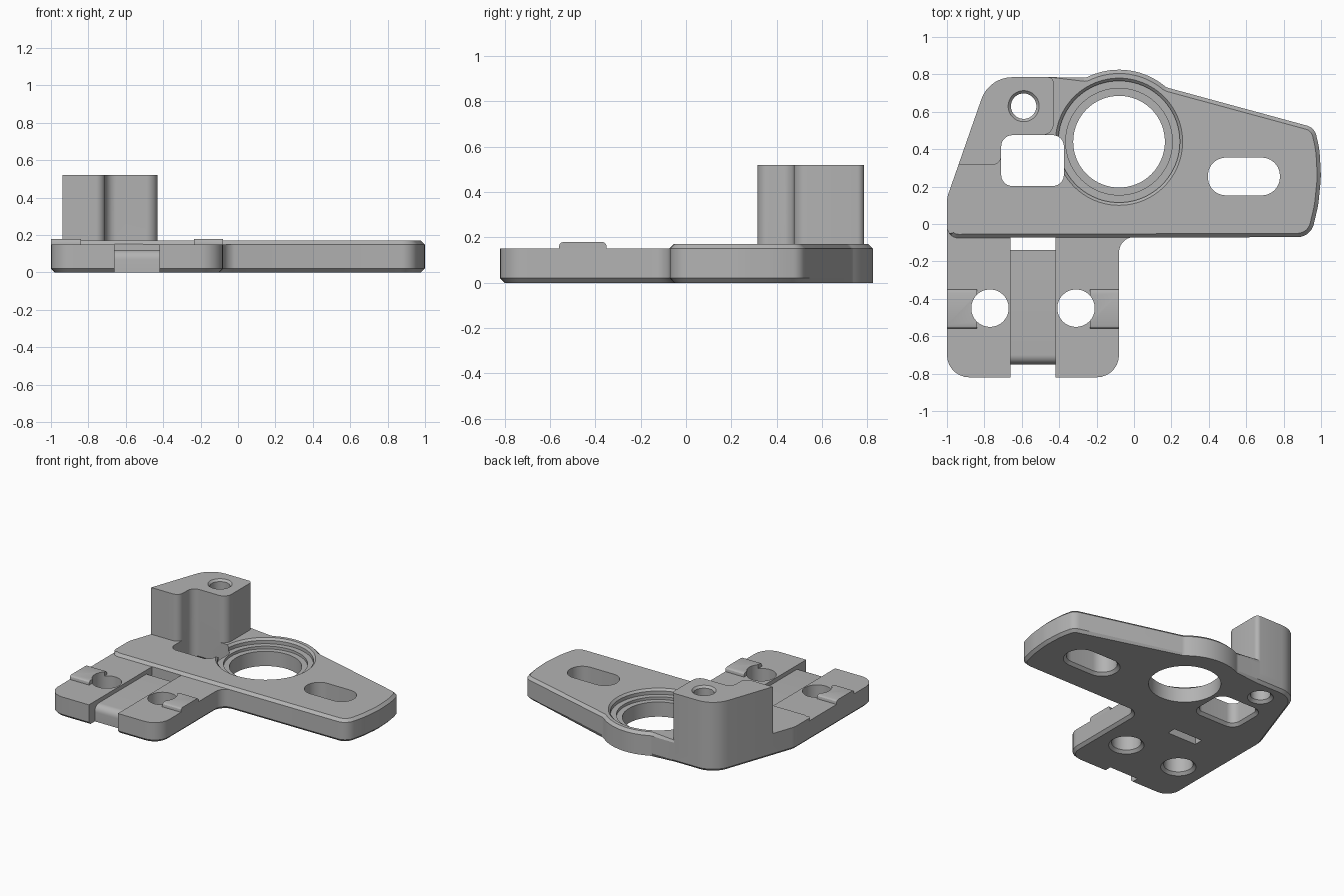
import bpy, bmesh, math
from mathutils import Vector

cube = bpy.data.objects.get("Cube")
if cube:
    bpy.data.objects.remove(cube)

grey = bpy.data.materials.new("plain grey")
grey.use_nodes = True
grey.diffuse_color = (0.45, 0.45, 0.45, 1)
grey.node_tree.nodes["Principled BSDF"].inputs["Base Color"].default_value = grey.diffuse_color


def rounded(corners, steps=7):
    """Counter-clockwise outline from (x, y, radius) corners."""
    out = []
    for i, c in enumerate(corners):
        p = Vector(c[:2])
        a = Vector(corners[i - 1][:2]) - p
        b = Vector(corners[(i + 1) % len(corners)][:2]) - p
        r = c[2] if len(c) > 2 else 0
        half = a.angle(b) / 2
        t = min(r / math.tan(half), 0.48 * a.length, 0.48 * b.length)
        if t < 1e-4:
            out.append(p)
            continue
        r = t * math.tan(half)
        mid = p + (a.normalized() + b.normalized()).normalized() * r / math.sin(half)
        start, end = p + a.normalized() * t - mid, p + b.normalized() * t - mid
        sweep = start.angle_signed(end)
        for k in range(steps + 1):
            w = -sweep * k / steps
            out.append(mid + Vector((start.x * math.cos(w) - start.y * math.sin(w),
                                     start.x * math.sin(w) + start.y * math.cos(w))))
    return out


def circle(x, y, r, n=64):
    return [Vector((x + r * math.cos(math.tau * i / n), y + r * math.sin(math.tau * i / n)))
            for i in range(n)]


def rect(x0, x1, y0, y1, r=0):
    return rounded([(x0, y0, r), (x1, y0, r), (x1, y1, r), (x0, y1, r)], 10)


def prism(name, outline, layers, along_x=False):
    """Stack of outlines; each layer is (height, inset, optional keep-edge rule)."""
    bm = bmesh.new()
    n, rings = len(outline), []
    for z, inset, *rule in layers:
        ring = []
        for i, p in enumerate(outline):
            d1 = (p - outline[i - 1]).normalized()
            d2 = (outline[(i + 1) % n] - p).normalized()
            n1, n2 = Vector((-d1.y, d1.x)), Vector((-d2.y, d2.x))
            flush = rule and rule[0](p)
            q = p if flush else p + (n1 + n2) * inset / max(1 + n1.dot(n2), 0.3)
            ring.append(bm.verts.new((z, q.x, q.y) if along_x else (q.x, q.y, z)))
        rings.append(ring)
    for low, high in zip(rings, rings[1:]):
        for i in range(n):
            j = (i + 1) % n
            bm.faces.new((low[i], low[j], high[j], high[i]))
    bm.faces.new(rings[0][::-1])
    bm.faces.new(rings[-1])
    bmesh.ops.recalc_face_normals(bm, faces=bm.faces)
    mesh = bpy.data.meshes.new(name)
    bm.to_mesh(mesh)
    bm.free()
    obj = bpy.data.objects.new(name, mesh)
    bpy.context.collection.objects.link(obj)
    mesh.materials.append(grey)
    return obj


def combine(base, other, operation):
    mod = base.modifiers.new(operation.lower(), "BOOLEAN")
    mod.operation, mod.solver, mod.object = operation, "EXACT", other
    bpy.context.view_layer.objects.active = base
    bpy.ops.object.modifier_apply(modifier=mod.name)
    bpy.data.objects.remove(other)


RING = Vector((-0.08, 0.44))
TOP, FOOT_TOP, POST_TOP, CH = 0.17, 0.15, 0.52, 0.02

# Main plate with a rounded bulge around the bearing seat
bulge = [(RING.x + 0.385 * math.cos(math.radians(a)), RING.y + 0.385 * math.sin(math.radians(a)))
         for a in range(49, 118, 4)]
bulge[0] += (0.15,)
bulge[-1] += (0.15,)
plate_outline = rounded(
    [(-1, -0.075, 0.06), (0.945, -0.07, 0.09), (0.985, 0.1, 0.5), (1, 0.25, 0.5),
     (0.992, 0.4, 0.5), (0.965, 0.515, 0.07)] + bulge +
    [(-0.45, 0.785), (-0.775, 0.785, 0.175), (-1, 0.14, 0.15)])
on_bulge = lambda p: p.y > 0.7 and (p - RING).length < 0.4
left_side = lambda p: p.x < -0.44 and p.y > -0.06
bracket = prism("mounting_bracket", plate_outline,
                [(0, CH, on_bulge), (CH, 0), (TOP - CH, 0), (TOP, CH, left_side)])

# Lower foot, flared into the plate on its inner side
foot_outline = rounded([(-1, -0.82, 0.12), (-0.08, -0.82, 0.12), (-0.08, -0.07, 0.08),
                        (0.1, -0.07), (0.1, -0.02), (-0.1, 0.1), (-1, 0.1)])
combine(bracket, prism("foot", foot_outline, [(0, CH), (CH, 0), (FOOT_TOP, 0)]), "UNION")

# Tall post
post_outline = rounded([(-0.939, 0.315), (-0.71, 0.315, 0.05), (-0.71, 0.475, 0.06),
                        (-0.43, 0.475, 0.06), (-0.43, 0.785, 0.03), (-0.775, 0.785, 0.175)])
combine(bracket, prism("post", post_outline, [(0.08, 0), (POST_TOP, 0)]), "UNION")

# Raised locating tabs on the foot
tab_profile = rounded([(-0.56, 0.1), (-0.35, 0.1), (-0.35, 0.18, 0.02), (-0.56, 0.18, 0.02)], 3)
for x0, x1 in ((-1, -0.84), (-0.235, -0.08)):
    combine(bracket, prism("tab", tab_profile, [(x0, 0), (x1, 0)], True), "UNION")

# Groove along the foot, open at the front with a rounded lip
groove = rounded([(-0.9, -0.1), (-0.75, -0.1), (-0.75, 0.12, 0.05), (-0.1, 0.12),
                  (-0.1, 0.3), (-0.9, 0.3)])
combine(bracket, prism("groove", groove, [(-0.66, 0), (-0.42, 0)], True), "DIFFERENCE")
combine(bracket, prism("through_slot", rect(-0.66, -0.42, -0.14, -0.073),
                       [(-0.1, 0), (0.3, 0)]), "DIFFERENCE")

# Openings with a chamfered lower rim
through = [(-0.01, -0.03), (0.02, 0), (0.3, 0)]
for name, outline in (("left_foot_hole", circle(-0.31, -0.45, 0.1)),
                      ("right_foot_hole", circle(-0.77, -0.45, 0.1)),
                      ("window", rect(-0.71, -0.375, 0.203, 0.475, 0.06)),
                      ("long_slot", rect(0.395, 0.78, 0.153, 0.355, 0.1))):
    combine(bracket, prism(name, outline, through), "DIFFERENCE")
combine(bracket, prism("post_hole", circle(-0.59, 0.63, 0.068),
                       through[:2] + [(POST_TOP - 0.015, 0), (POST_TOP + 0.01, -0.025)]),
        "DIFFERENCE")

# Stepped bearing seat
combine(bracket, prism("bearing_seat", circle(*RING, 0.245, 96),
                       [(-0.1, 0), (0.11, 0), (0.11, -0.04), (0.13, -0.04), (0.13, -0.08),
                        (0.155, -0.08), (0.175, -0.1)]), "DIFFERENCE")

# Smooth the round walls, keep the edges crisp
bpy.ops.object.select_all(action="DESELECT")
bracket.select_set(True)
bpy.context.view_layer.objects.active = bracket
bpy.ops.object.shade_smooth_by_angle(angle=math.radians(25))
